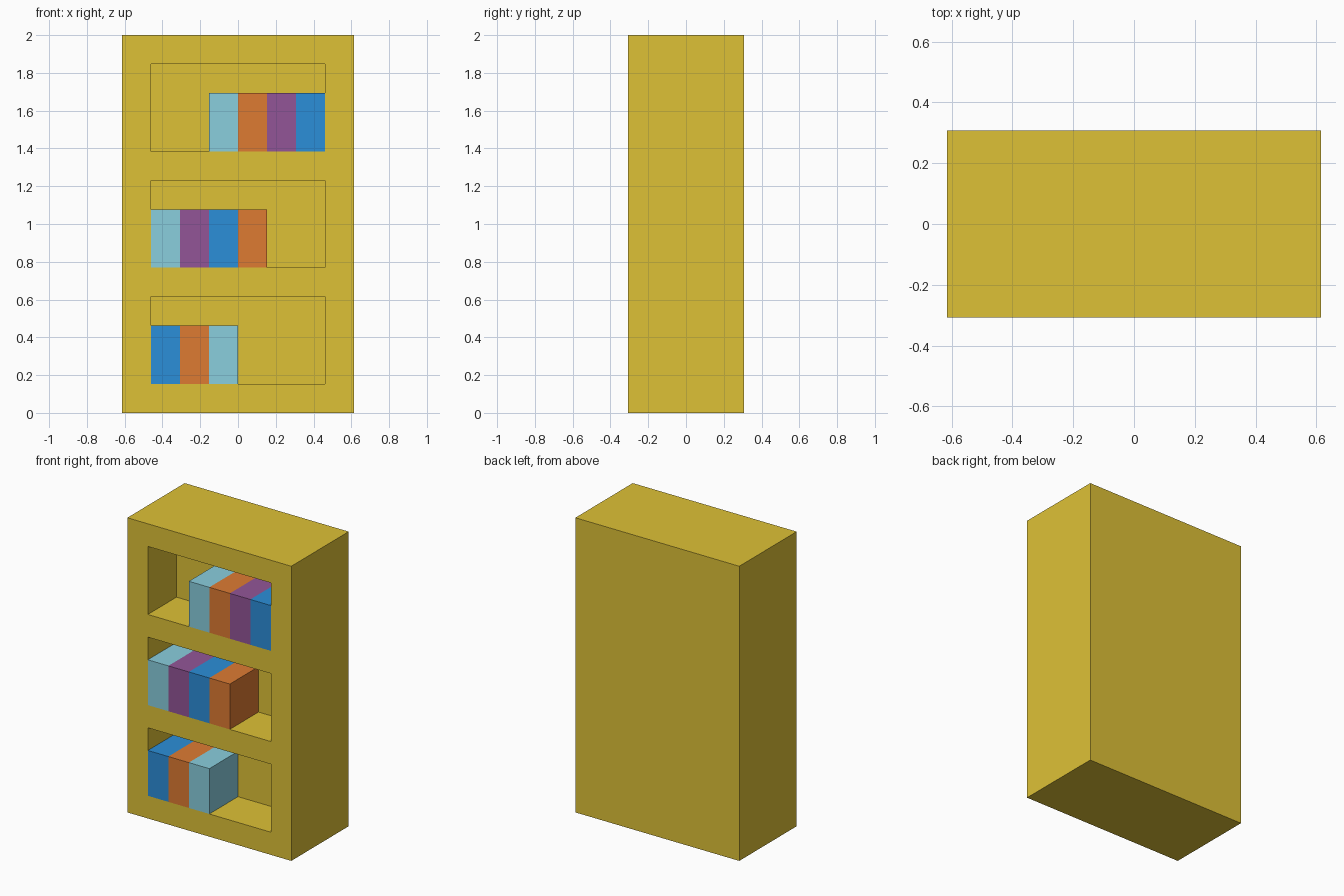
import bpy

if "Cube" in bpy.data.objects:
    bpy.data.objects.remove(bpy.data.objects["Cube"])

U = 2 / 13  # the whole model sits on a grid of 13 cells in height


def material(name, rgb):
    mat = bpy.data.materials.new(name)
    linear = [(c / 255) ** 2.2 for c in rgb]
    mat.diffuse_color = (*linear, 1)
    mat.use_nodes = True
    mat.node_tree.nodes["Principled BSDF"].inputs["Base Color"].default_value = mat.diffuse_color
    return mat


MATS = {
    "wood": material("yellow_wood", (221, 192, 57)),
    "blue": material("blue", (47, 141, 216)),
    "orange": material("orange", (221, 122, 54)),
    "purple": material("purple", (145, 86, 150)),
    "cyan": material("light_blue", (136, 205, 221)),
}


def box(name, x, y, z, mat=None):
    """Box from (min, max) ranges given in grid cells."""
    lo, hi = zip(x, y, z)
    bpy.ops.mesh.primitive_cube_add(
        size=1, location=[(a + b) / 2 * U for a, b in zip(lo, hi)])
    ob = bpy.context.object
    ob.name = name
    ob.scale = [(b - a) * U for a, b in zip(lo, hi)]
    bpy.ops.object.transform_apply(location=False, rotation=False, scale=True)
    if mat:
        ob.data.materials.append(MATS[mat])
    return ob


# Solid bookcase body
case = box("bookcase", (-4, 4), (-2, 2), (0, 13), "wood")

# Shelf rows: floor height, x of first book, book colours left to right
ROWS = [
    ("bottom", 1, -3, ["blue", "orange", "cyan"]),
    ("middle", 5, -3, ["cyan", "purple", "blue", "orange"]),
    ("top", 9, -1, ["cyan", "orange", "purple", "blue"]),
]

for row, z, x0, colours in ROWS:
    # Recess, two cells deep, cut into the front
    cutter = box(f"{row}_recess_cutter", (-3, 3), (-3, 0), (z, z + 3), "wood")
    cutter.hide_render = True
    cut = case.modifiers.new(f"{row}_recess", 'BOOLEAN')
    cut.object = cutter
    cut.operation = 'DIFFERENCE'
    cut.solver = 'EXACT'
    bpy.context.view_layer.objects.active = case
    bpy.ops.object.modifier_apply(modifier=cut.name)
    bpy.data.objects.remove(cutter)

    # Books, flush with the front
    for i, colour in enumerate(colours):
        box(f"{row}_book_{i + 1}", (x0 + i, x0 + i + 1), (-2, 0),
            (z, z + 2), colour)
